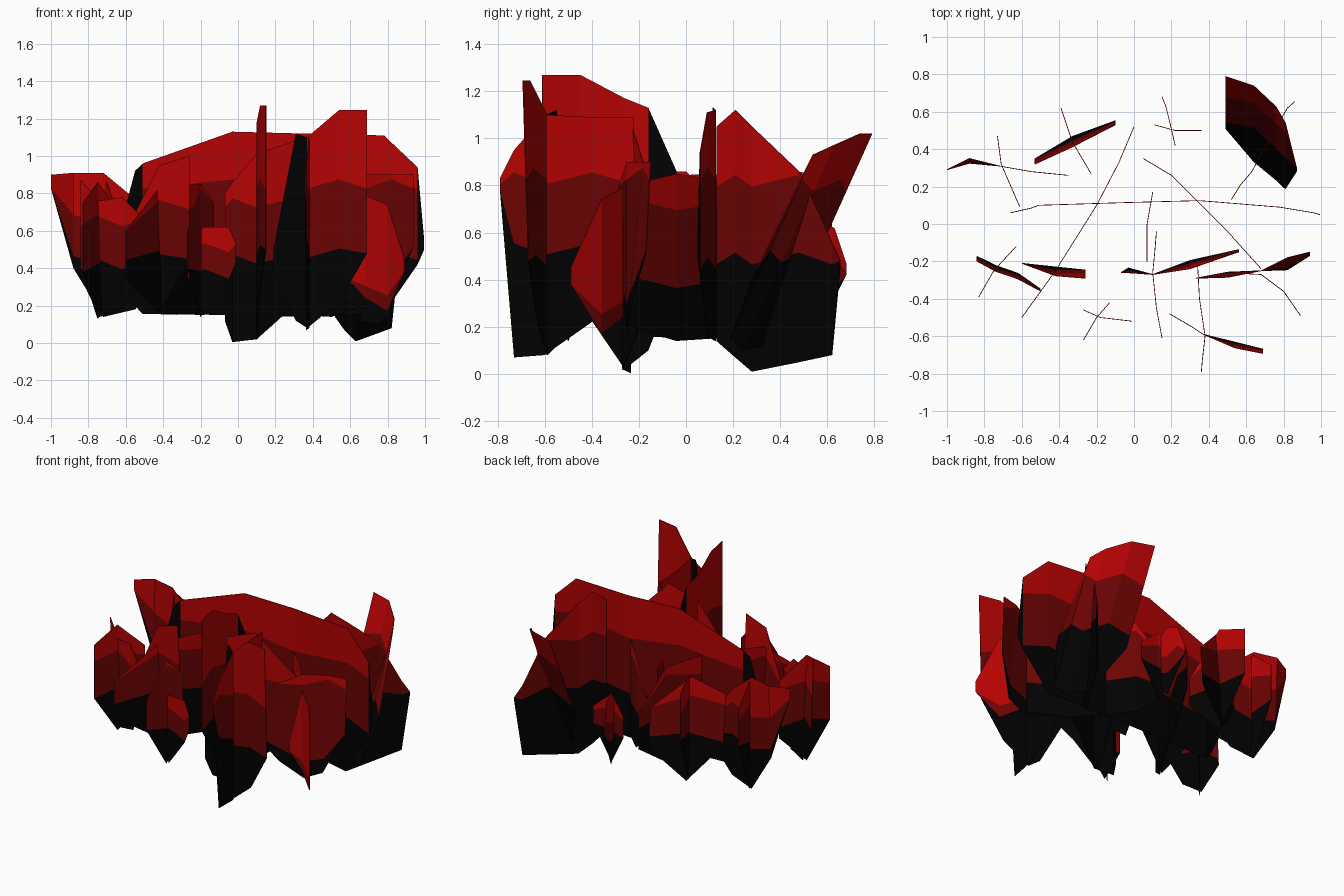
import bpy
import bmesh

cube = bpy.data.objects.get("Cube")
if cube:
    bpy.data.objects.remove(cube, do_unlink=True)


def make_material(name, colour):
    material = bpy.data.materials.new(name)
    material.use_nodes = True
    material.diffuse_color = (*colour, 1)
    shader = material.node_tree.nodes["Principled BSDF"]
    shader.inputs["Base Color"].default_value = (*colour, 1)
    shader.inputs["Roughness"].default_value = 1
    return material


MATERIALS = [
    make_material("charcoal_black", (.0005, .0005, .0005)),
    make_material("dark_red", (.15, .001, .001)),
    make_material("bright_red", (.47, .001, .001)),
]
PIVOT = .5  # height about which blades lean


def blade(name, path, top, bottom, bands=(.47, .8), lean=0, black=()):
    """Thin upright sheet along a plan path, with three colour bands by height."""
    bm = bmesh.new()
    columns = []
    leans = lean if isinstance(lean, list) else [lean] * len(path)
    for i, ((x, y), high, low) in enumerate(zip(path, top, bottom)):
        wave = .025 if i % 2 else -.025
        levels = [low] + [min(max(b + wave, low), high) for b in bands] + [high]
        made = {}
        column = []
        for z in levels:
            key = round(z, 4)
            if key not in made:
                made[key] = bm.verts.new((x, y + leans[i] * (z - PIVOT), z))
            column.append(made[key])
        columns.append(column)

    for i, (a, b) in enumerate(zip(columns, columns[1:])):
        for row in range(3):
            corners = list(dict.fromkeys([a[row], b[row], b[row + 1], a[row + 1]]))
            if len(corners) > 2:
                face = bm.faces.new(corners)
                face.material_index = 0 if i in black else row

    mesh = bpy.data.meshes.new(name)
    bm.to_mesh(mesh)
    bm.free()
    for material in MATERIALS:
        mesh.materials.append(material)
    obj = bpy.data.objects.new(name, mesh)
    bpy.context.collection.objects.link(obj)
    solid = obj.modifiers.new("thickness", "SOLIDIFY")
    solid.thickness = .004
    solid.offset = 0
    return obj


# Large blades that run through the whole fire
blade("long_back_blade",
      path=[(-.66, .06), (-.55, .085), (-.51, .1), (-.03, .115), (.35, .125),
            (.78, .09), (.96, .06), (.995, .05)],
      top=[.5, .92, .96, 1.13, 1.12, 1.11, .94, .55],
      bottom=[.4, .2, .155, .15, .14, .16, .42, .5], bands=(.47, .85), black=(0, 1, 6))
blade("right_diagonal_blade",
      path=[(.05, .35), (.2, .26), (.5, -.04), (.68, -.24)],
      top=[.55, .8, .85, .8], bottom=[.3, .16, .14, .2], bands=(.39, .72))
blade("right_diagonal_tip",
      path=[(.58, -.265), (.68, -.27), (.8, -.36), (.89, -.49)],
      top=[.41, .79, .74, .45], bottom=[.35, .24, .17, .38], bands=(.1, .28))
blade("left_diagonal_blade",
      path=[(-.6, -.5), (-.42, -.25), (-.2, .1), (-.08, .33), (0, .52)],
      top=[.6, .83, .85, .82, .55], bottom=[.35, .16, .15, .16, .3],
      bands=(.47, .74))

# Tall front right clump
blade("front_right_cross_blade",
      path=[(.19, -.48), (.31, -.55), (.37, -.59), (.54, -.64), (.69, -.67)],
      top=[.5, 1.12, 1.1, 1.245, 1.245], bottom=[.38, .12, .08, .22, .48],
      bands=(.48, .85), lean=[0, 0, 0, -.03, -.03], black=(0, 1))
blade("front_right_long_blade",
      path=[(.36, -.79), (.365, -.73), (.38, -.6), (.35, -.4), (.34, -.22)],
      top=[.83, .95, 1.1, 1.09, 1.09], bottom=[.78, .07, .08, .22, .55],
      bands=(.53, .83))

# Tall front centre clump
blade("front_centre_long_blade",
      path=[(.15, -.61), (.12, -.45), (.1, -.26), (.11, -.16), (.12, -.04)],
      top=[1.27, 1.27, 1.17, 1.13, .86], bottom=[.5, .3, .02, .1, .4],
      bands=(.5, .85), black=(3,))
blade("front_centre_cross_blade",
      path=[(-.07, -.26), (-.03, -.25), (.1, -.27), (.3, -.21), (.56, -.14)],
      top=[.8, .86, 1.01, 1.08, .8], bottom=[.12, .005, .02, .2, .4],
      bands=(.45, .75), lean=[0, -.03, 0, -.05, -.03])
blade("inner_blade",
      path=[(.1, .17), (.07, 0), (.07, -.2)],
      top=[.7, .86, .86], bottom=[.35, .15, .3], bands=(.5, .73))

# Right clump
blade("right_cross_blade",
      path=[(.33, -.29), (.5, -.27), (.68, -.25), (.82, -.22), (.94, -.17)],
      top=[.6, .8, .9, .9, .9], bottom=[.4, .25, .18, .25, .52],
      bands=(.32, .85), lean=[0, -.05, 0, .1, .05])

# Small front clump
blade("small_front_long_blade",
      path=[(-.27, -.62), (-.2, -.5), (-.13, -.42)],
      top=[.6, .85, .75], bottom=[.4, .14, .35], bands=(.36, .8))
blade("small_front_cross_blade",
      path=[(-.27, -.46), (-.18, -.5), (-.05, -.515), (-.01, -.52)],
      top=[.55, .62, .62, .53], bottom=[.35, .15, .33, .43], bands=(.37, .51))

# Front left clumps
blade("left_diagonal_cross_blade",
      path=[(-.6, -.21), (-.42, -.25), (-.26, -.25)],
      top=[.6, .95, 1], bottom=[.4, .16, .45], bands=(.45, .74), lean=[0, -.06, -.08])
blade("front_left_long_blade",
      path=[(-.83, -.39), (-.75, -.25), (-.63, -.12)],
      top=[.75, .86, .7], bottom=[.38, .13, .3], bands=(.4, .66))
blade("front_left_cross_blade",
      path=[(-.84, -.18), (-.74, -.24), (-.62, -.28), (-.5, -.35)],
      top=[.87, .76, .78, .66], bottom=[.35, .14, .17, .45], bands=(.42, .65),
      lean=-.05)

# Back left clumps
blade("back_left_cross_blade",
      path=[(-1, .29), (-.88, .33), (-.72, .31), (-.55, .28), (-.35, .26)],
      top=[.9, .91, .91, .77, .5], bottom=[.83, .4, .14, .18, .4],
      bands=(.44, .66), lean=[0, .05, 0, 0, 0])
blade("back_left_long_blade",
      path=[(-.73, .47), (-.71, .32), (-.61, .09)],
      top=[.75, .88, .6], bottom=[.5, .14, .35], bands=(.44, .7))
blade("back_middle_long_blade",
      path=[(-.39, .62), (-.33, .44), (-.23, .27)],
      top=[.82, .87, .55], bottom=[.5, .15, .35], bands=(.45, .7))
blade("back_middle_cross_blade",
      path=[(-.53, .34), (-.33, .44), (-.1, .54)],
      top=[.75, .85, .62], bottom=[.4, .15, .35], bands=(.45, .7), lean=-.08)

# Small back clump
blade("small_back_long_blade",
      path=[(.15, .68), (.17, .63), (.19, .55), (.22, .42)],
      top=[.47, .62, .65, .5], bottom=[.42, .32, .16, .32], bands=(.34, .46))
blade("small_back_cross_blade",
      path=[(.11, .53), (.22, .5), (.36, .5)],
      top=[.5, .62, .5], bottom=[.35, .15, .38], bands=(.34, .5))

# Large back right clump with one blade leaning outwards
blade("back_right_long_blade",
      path=[(.52, .13), (.57, .21), (.63, .28), (.74, .48), (.82, .62), (.86, .655)],
      top=[1.05, 1.12, 1.05, .86, .56, .48], bottom=[.14, .07, .01, .05, .08, .46],
      bands=(.49, .82))
blade("back_right_leaning_blade",
      path=[(.49, .555), (.64, .505), (.76, .415), (.81, .345), (.87, .325)],
      top=[1.02, 1.02, .97, .93, .45], bottom=[.4, .12, .1, .15, .4],
      bands=(.5, .8), lean=.45)
